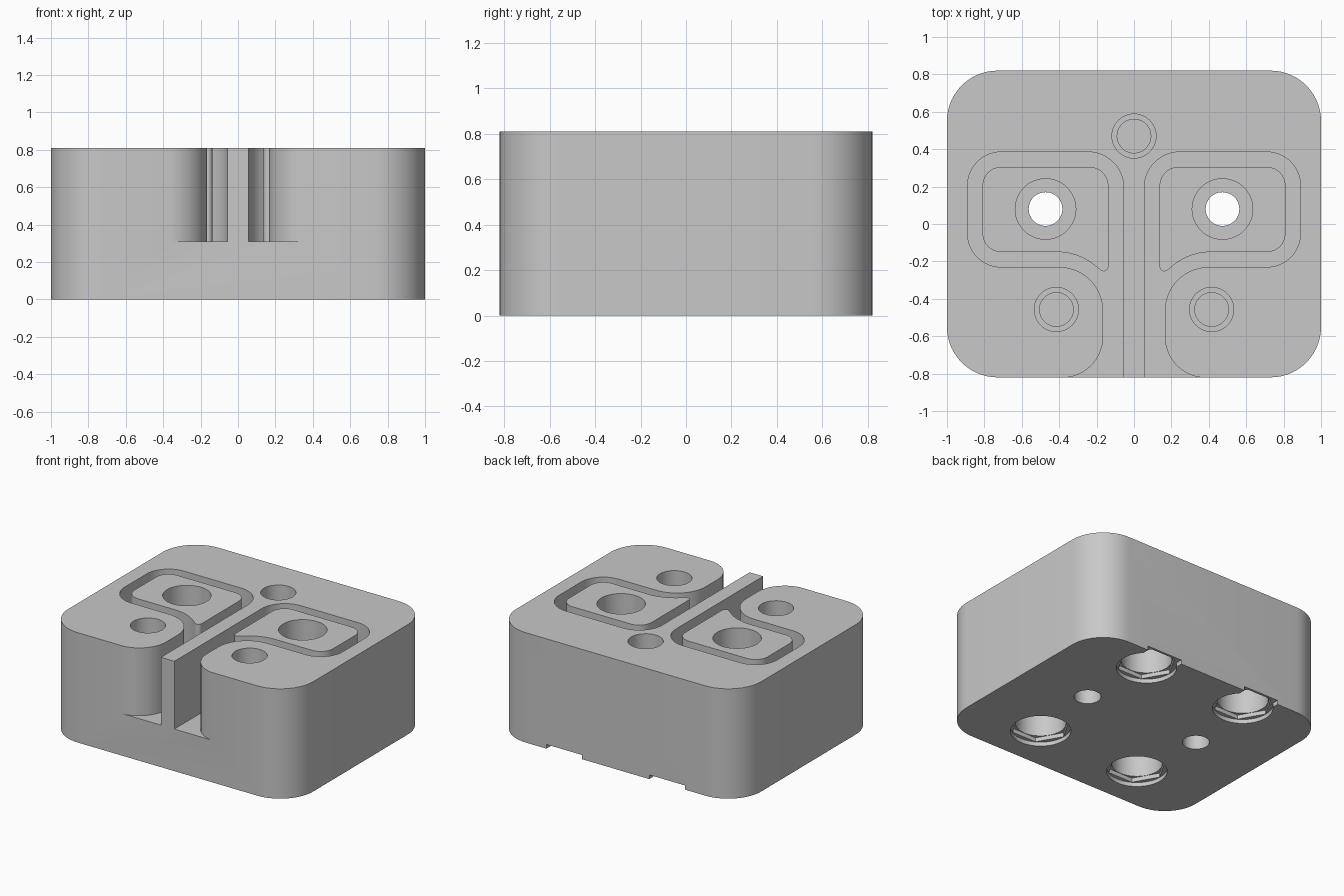
import bpy, bmesh, math
from mathutils import Vector

old = bpy.data.objects.get("Cube")
if old:
    bpy.data.objects.remove(old, do_unlink=True)

grey = bpy.data.materials.new("plain_grey")
grey.use_nodes = True
grey.diffuse_color = (0.58, 0.58, 0.58, 1)
grey.node_tree.nodes["Principled BSDF"].inputs["Base Color"].default_value = grey.diffuse_color

HEIGHT, FLOOR, BACK = 0.81, 0.31, 0.82


def rounded(points, steps=14):
    """Turn (x, y, radius) corners into an outline with filleted corners."""
    out = []
    for i, (x, y, r) in enumerate(points):
        p = Vector((x, y))
        if r == 0:
            out.append(p)
            continue
        a = (Vector(points[i - 1][:2]) - p).normalized()
        b = (Vector(points[(i + 1) % len(points)][:2]) - p).normalized()
        half = a.angle(b) / 2
        centre = p + (a + b).normalized() * (r / math.sin(half))
        start = p + a * (r / math.tan(half)) - centre
        end = p + b * (r / math.tan(half)) - centre
        sweep = start.angle(end)
        for k in range(steps + 1):
            t = k / steps
            arc = start * math.sin((1 - t) * sweep) + end * math.sin(t * sweep)
            out.append(centre + arc / math.sin(sweep))
    return out


def prism(name, outline, z0, z1):
    bm = bmesh.new()
    face = bm.faces.new([bm.verts.new((p[0], p[1], z0)) for p in outline])
    top = bmesh.ops.extrude_face_region(bm, geom=[face])["geom"]
    moved = [v for v in top if isinstance(v, bmesh.types.BMVert)]
    bmesh.ops.translate(bm, verts=moved, vec=(0, 0, z1 - z0))
    bmesh.ops.recalc_face_normals(bm, faces=bm.faces)
    mesh = bpy.data.meshes.new(name)
    bm.to_mesh(mesh)
    bm.free()
    mesh.materials.append(grey)
    obj = bpy.data.objects.new(name, mesh)
    bpy.context.collection.objects.link(obj)
    return obj


def disc(x, y, r, sides=48):
    return [(x + r * math.cos(math.tau * k / sides),
             y + r * math.sin(math.tau * k / sides)) for k in range(sides)]


# Main block with rounded corners
block = prism("block", rounded([(-1, -BACK, 0.27), (1, -BACK, 0.27),
                                (1, BACK, 0.27), (-1, BACK, 0.27)]), 0, HEIGHT)
bpy.context.view_layer.objects.active = block
block.select_set(True)


def combine(outline, z0, z1, operation="DIFFERENCE"):
    tool = prism("tool", outline, z0, z1)
    tool.hide_render = True
    mod = block.modifiers.new("combine", "BOOLEAN")
    mod.operation, mod.object, mod.solver = operation, tool, "EXACT"
    bpy.ops.object.modifier_apply(modifier=mod.name)
    bpy.data.objects.remove(tool, do_unlink=True)


# Channel outline that flares open at the front, and the island inside it
channel = [(0.055, -0.9, 0), (0.5, -0.9, 0), (0.5, -0.822, 0), (0.165, -0.822, 0.22),
           (0.165, -0.23, 0.235), (0.89, -0.23, 0.18), (0.89, 0.385, 0.18),
           (0.055, 0.385, 0.19)]
island = [(0.137, 0.305, 0.1), (0.137, -0.28, 0.025), (0.3, -0.15, 0.315),
          (0.81, -0.15, 0.1), (0.81, 0.305, 0.1)]

for side in (-1, 1):
    def flip(outline):
        return [(side * p[0], p[1]) for p in outline]
    combine(flip(rounded(channel)), FLOOR, 1)
    combine(flip(rounded(island)), 0.2, HEIGHT, "UNION")

    # Counterbored through hole in the island
    combine(disc(side * 0.473, 0.08, 0.162), FLOOR, 1)
    combine(disc(side * 0.473, 0.08, 0.09), -0.1, 0.5)

    # Underside sockets: round recess, hexagonal step, round bore
    for y in (-0.47, 0.63):
        x = side * 0.42
        combine(disc(x, y, 0.17), -0.1, 0.25)
        combine(disc(x, y, 0.199, 6), -0.1, 0.06)
        combine(disc(x, y, 0.202), -0.1, 0.03)

    # Notch where the rear socket breaks through the back
    combine([(side * 0.42 + dx, y) for dx, y in
             ((-0.145, 0.7), (0.145, 0.7), (0.145, 0.9), (-0.145, 0.9))], -0.1, 0.031)

# Stepped blind holes in the top
for x, y in ((0, 0.47), (-0.415, -0.457), (0.415, -0.457)):
    combine(disc(x, y, 0.118), 0.5, 1)
    combine(disc(x, y, 0.09), 0.4, 0.9)

bpy.ops.object.shade_smooth_by_angle(angle=math.radians(30))
